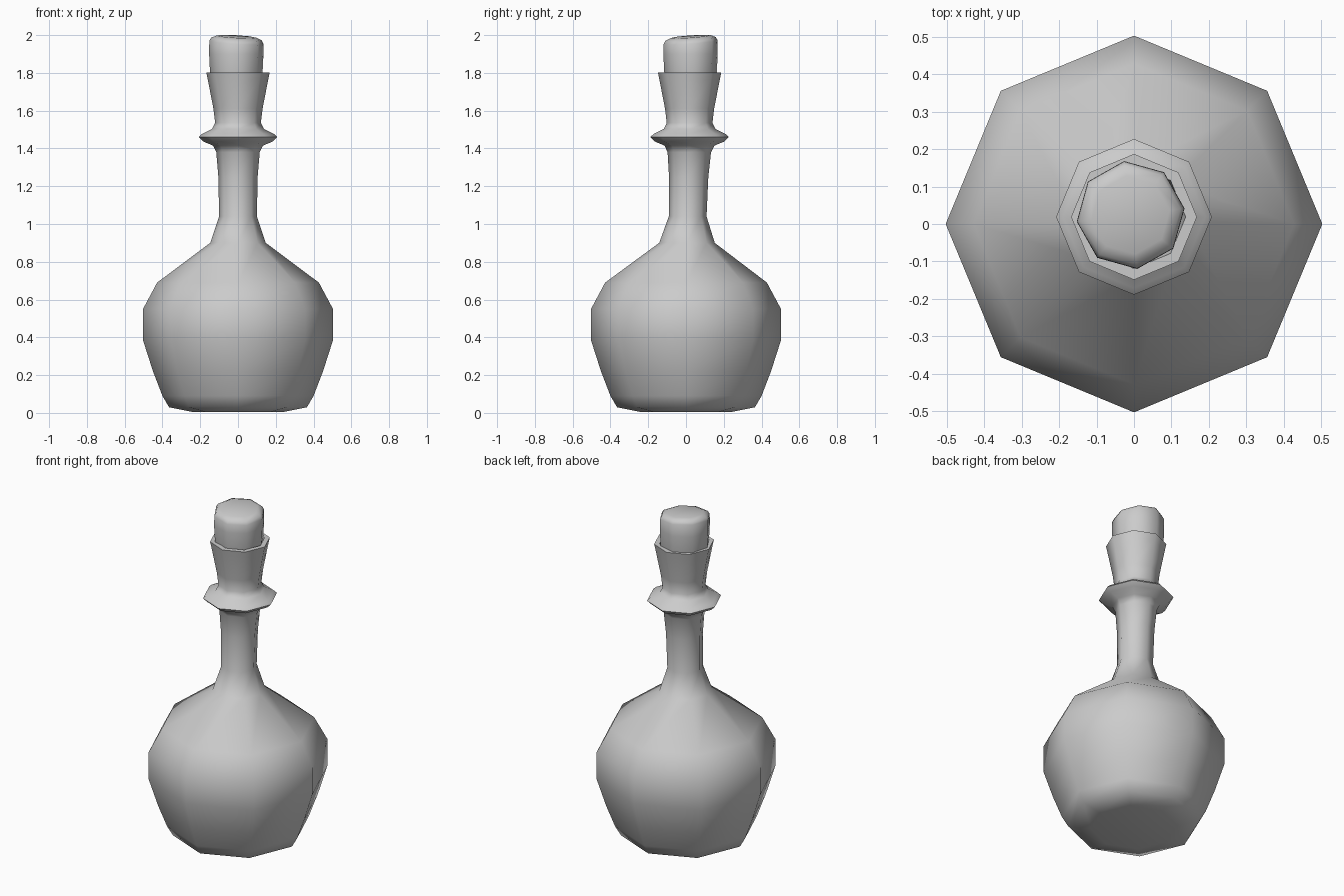
import bpy, bmesh
from math import sin, cos, pi, radians

if "Cube" in bpy.data.objects:
    bpy.data.objects.remove(bpy.data.objects["Cube"])

SIDES = 8


def lathe(name, rings, turn=0.0, tilt=(0.0, 0.0), tilt_from=99.0):
    """Loft octagonal rings given as (radius, z, centre x, centre y), capping both ends."""
    bm = bmesh.new()
    loops = []
    for r, z, cx, cy in rings:
        loop = []
        for i in range(SIDES):
            a = 2 * pi * i / SIDES + turn
            x, y = cx + r * cos(a), cy + r * sin(a)
            lift = tilt[0] * x + tilt[1] * y if z > tilt_from else 0.0
            loop.append(bm.verts.new((x, y, z + lift)))
        loops.append(loop)
    for a, b in zip(loops, loops[1:]):
        for i in range(SIDES):
            j = (i + 1) % SIDES
            bm.faces.new((a[i], a[j], b[j], b[i]))
    bm.faces.new(loops[0][::-1])
    bm.faces.new(loops[-1])
    bmesh.ops.recalc_face_normals(bm, faces=bm.faces[:])
    me = bpy.data.meshes.new(name)
    bm.to_mesh(me)
    bm.free()
    ob = bpy.data.objects.new(name, me)
    bpy.context.collection.objects.link(ob)
    bpy.ops.object.select_all(action='DESELECT')
    ob.select_set(True)
    bpy.context.view_layer.objects.active = ob
    bpy.ops.object.shade_smooth_by_angle(angle=radians(60))
    return ob


# Flask: round body, slim neck, collar ring, flared lip and shallow mouth
profile = [
    (0.24, 0.005), (0.365, 0.03), (0.40, 0.09), (0.45, 0.22), (0.503, 0.385),
    (0.503, 0.55), (0.428, 0.69), (0.147, 0.90), (0.10, 1.04), (0.104, 1.25),
    (0.115, 1.38), (0.132, 1.415), (0.185, 1.437), (0.208, 1.46), (0.190, 1.477),
    (0.137, 1.503), (0.121, 1.535), (0.130, 1.61), (0.160, 1.765), (0.168, 1.803),
    (0.138, 1.803), (0.125, 1.72),
]


def lean(z):
    """The neck drifts slightly backwards above the shoulder."""
    return 0.019 * min(1.0, max(0.0, (z - 0.69) / 0.75))


lathe("flask", [(r, z, 0.0, lean(z)) for r, z in profile])

# Cork stopper: slightly turned, with a sloping rounded top
cork = [(0.125, 1.73), (0.140, 1.80), (0.145, 1.90), (0.144, 1.96), (0.134, 1.978), (0.105, 1.99)]
lathe("cork", [(r, z, -0.009, 0.024) for r, z in cork],
      turn=radians(7), tilt=(-0.06, 0.07), tilt_from=1.93)
